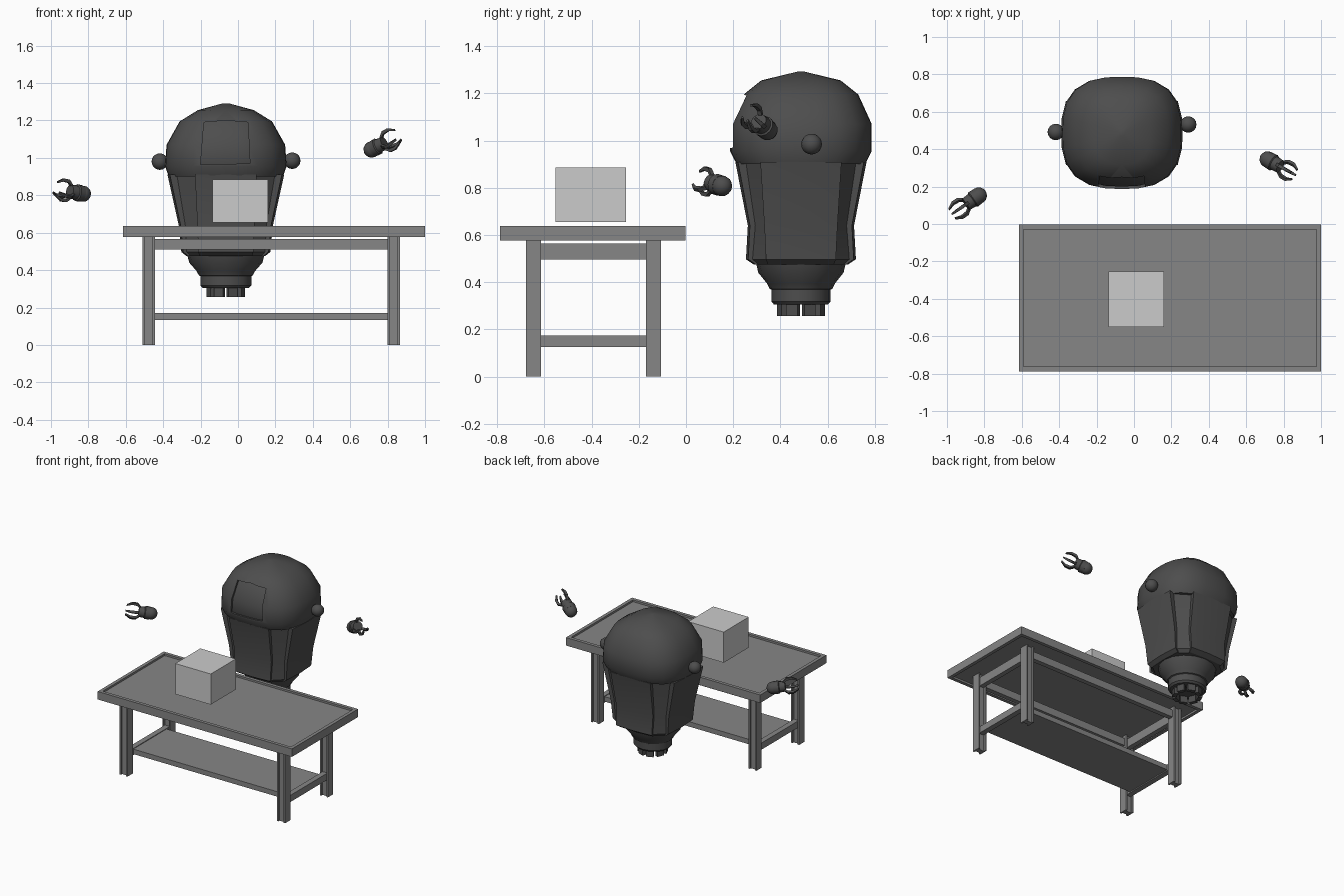
import bpy, bmesh, math
from mathutils import Vector, Matrix

if "Cube" in bpy.data.objects:
    bpy.data.objects.remove(bpy.data.objects["Cube"])


def material(name, v):
    m = bpy.data.materials.new(name)
    m.diffuse_color = (v, v, v, 1)
    m.use_nodes = True
    m.node_tree.nodes["Principled BSDF"].inputs["Base Color"].default_value = m.diffuse_color
    return m


DARK = material("dark_grey", 0.075)
GREY = material("mid_grey", 0.24)
LIGHT = material("light_grey", 0.6)


def finish(name, bm, mat, smooth=None):
    bmesh.ops.recalc_face_normals(bm, faces=bm.faces)
    me = bpy.data.meshes.new(name)
    bm.to_mesh(me)
    bm.free()
    ob = bpy.data.objects.new(name, me)
    bpy.context.collection.objects.link(ob)
    me.materials.append(mat)
    if smooth:
        smooth_by_angle(ob, smooth)
    return ob


def smooth_by_angle(ob, deg):
    bpy.ops.object.select_all(action='DESELECT')
    ob.select_set(True)
    bpy.context.view_layer.objects.active = ob
    bpy.ops.object.shade_smooth_by_angle(angle=math.radians(deg))


def add_box(bm, lo, hi):
    lo, hi = Vector(lo), Vector(hi)
    mat = Matrix.Translation((lo + hi) / 2) @ Matrix.Diagonal((*(hi - lo), 1))
    return bmesh.ops.create_cube(bm, size=1, matrix=mat)


def boxes(name, spans, mat):
    bm = bmesh.new()
    for lo, hi in spans:
        add_box(bm, lo, hi)
    return finish(name, bm, mat)


def loft(bm, rings):
    """Skin a stack of equal-length closed rings and cap both ends."""
    rows = [[bm.verts.new(p) for p in r] for r in rings]
    n = len(rows[0])
    for a, b in zip(rows, rows[1:]):
        for i in range(n):
            bm.faces.new((a[i], a[(i + 1) % n], b[(i + 1) % n], b[i]))
    bm.faces.new(rows[0])
    bm.faces.new(rows[-1])


# ---- table -------------------------------------------------------------
# top with a shallow tray on both faces
bm = bmesh.new()
add_box(bm, (-0.615, -0.788, 0.577), (1.0, -0.003, 0.637))
bm.faces.ensure_lookup_table()
caps = [f for f in bm.faces if abs(f.normal.z) > 0.9]
for f in caps:
    sign = 1 if f.normal.z > 0 else -1
    bmesh.ops.inset_region(bm, faces=[f], thickness=0.036)
    r = bmesh.ops.extrude_face_region(bm, geom=[f])
    bmesh.ops.translate(bm, vec=(0, 0, -0.014 * sign),
                        verts=[v for v in r["geom"] if isinstance(v, bmesh.types.BMVert)])
    bm.faces.remove(f)
finish("table_top", bm, GREY)

# I-beam legs
LEG_X, LEG_Y = (-0.4775, 0.8325), (-0.646, -0.138)
for x in LEG_X:
    for y in LEG_Y:
        boxes("table_leg", [
            ((x - 0.033, y - 0.032, 0), (x - 0.021, y + 0.032, 0.59)),
            ((x + 0.021, y - 0.032, 0), (x + 0.033, y + 0.032, 0.59)),
            ((x - 0.021, y - 0.018, 0), (x + 0.021, y + 0.018, 0.59))], GREY)

# rails between the legs
for y in LEG_Y:
    boxes("long_rail", [((-0.456, y - 0.018, 0.51), (0.811, y + 0.018, 0.566))], GREY)
for x in LEG_X:
    boxes("end_rail", [((x - 0.018, -0.63, 0.497), (x + 0.018, -0.155, 0.563)),
                       ((x - 0.02, -0.63, 0.125), (x + 0.02, -0.155, 0.175))], GREY)
boxes("lower_shelf", [((-0.46, -0.59, 0.133), (0.815, -0.194, 0.17))], GREY)

# block above the table
boxes("block", [((-0.135, -0.552, 0.655), (0.16, -0.255, 0.885))], LIGHT)

# ---- floating body -----------------------------------------------------
CX, CY = -0.065, 0.487


def dome_rings(k):
    """Rounded-square rings: height, half width, half depth."""
    prof = [(0.9, 0.305, 0.272), (0.955, 0.325, 0.3), (1.07, 0.317, 0.3),
            (1.195, 0.247, 0.243), (1.255, 0.15, 0.168), (1.292, 0.015, 0.015)]
    rings = []
    for z, a, b in prof:
        ring = []
        for i in range(24):
            t = math.tau * i / 24
            c, s = math.cos(t), math.sin(t)
            r = (abs(c) ** 2.7 + abs(s) ** 2.7) ** (-1 / 2.7)
            ring.append((CX + a * k * r * c, CY + b * k * r * s, 0.95 + (z - 0.95) * k))
        rings.append(ring)
    return rings


bm = bmesh.new()
loft(bm, dome_rings(1))
dome = finish("head_dome", bm, DARK)

# face panel sunk into the dome front
bm = bmesh.new()
panel = [(-0.2, 0.965), (0.064, 0.97), (0.053, 1.19), (-0.065, 1.2), (-0.182, 1.19)]
loft(bm, [[(x, y, z) for x, z in panel] for y in (0.1, 0.3)])
cutter = finish("panel_cutter", bm, DARK)
cutter.hide_render = True
mod = dome.modifiers.new("panel", 'BOOLEAN')
mod.object = cutter
mod.operation = 'DIFFERENCE'
mod.solver = 'EXACT'
bpy.context.view_layer.objects.active = dome
bpy.ops.object.modifier_apply(modifier="panel")
bpy.data.objects.remove(cutter)
smooth_by_angle(dome, 32)
bm = bmesh.new()
loft(bm, dome_rings(0.955))
finish("face_panel", bm, DARK, 32)


# tapering skirt: four plates with recessed corners
def skirt_ring(z, a, b, px, py, inner):
    quad = [(a, 0), (a * 0.96, py), (a * inner, py * 0.97),
            (px * 0.97, b * inner), (px, b * 0.96), (0, b)]
    pts = quad[:-1]
    pts += [(-x, y) for x, y in reversed(quad[1:])]
    pts += [(-x, -y) for x, y in quad[:-1]]
    pts += [(x, -y) for x, y in reversed(quad[1:])]
    return [(CX + x, CY + y, z) for x, y in pts]


bm = bmesh.new()
loft(bm, [skirt_ring(0.475, 0.21, 0.2, 0.14, 0.14, 0.9),
          skirt_ring(0.497, 0.238, 0.233, 0.148, 0.148, 0.88),
          skirt_ring(0.64, 0.252, 0.225, 0.152, 0.155, 0.86),
          skirt_ring(0.91, 0.312, 0.278, 0.165, 0.172, 0.84)])
finish("body_skirt", bm, DARK, 25)

# collar and neck ring
bm = bmesh.new()
prof = [(0.305, 0.12), (0.318, 0.132), (0.368, 0.132), (0.372, 0.14),
        (0.395, 0.152), (0.44, 0.19), (0.5, 0.205)]
loft(bm, [[(CX + r * 1.03 * math.cos(math.tau * i / 16),
            CY + r * 0.95 * math.sin(math.tau * i / 16), z) for i in range(16)]
          for z, r in prof])
finish("collar", bm, DARK, 30)

# ring of teeth under the neck
bm = bmesh.new()
for i in range(8):
    r = add_box(bm, (0.072, -0.026, 0.257), (0.1, 0.026, 0.31))
    bmesh.ops.transform(bm, verts=r["verts"], matrix=Matrix.Translation((CX, CY, 0))
                        @ Matrix.Rotation(math.tau * (i + 0.5) / 8, 4, 'Z'))
finish("neck_teeth", bm, DARK)

# ears
for pos in ((-0.418, 0.492, 0.98), (0.29, 0.532, 0.985)):
    bm = bmesh.new()
    bmesh.ops.create_uvsphere(bm, u_segments=16, v_segments=10, radius=0.044,
                              matrix=Matrix.Translation(pos))
    finish("ear", bm, DARK, 40)


# ---- floating hands ----------------------------------------------------
def hand(wrist, direction):
    z = Vector(direction).normalized()
    x = (Vector((0, 0, 1)) - z * z.z).normalized()
    y = z.cross(x)
    place = Matrix.Translation(wrist) @ Matrix((x, y, z)).transposed().to_4x4()
    # wrist ball and palm
    bm = bmesh.new()
    bmesh.ops.create_uvsphere(bm, u_segments=14, v_segments=8, radius=0.044)
    rings = [(0.008, 0.044), (0.04, 0.046), (0.045, 0.039), (0.085, 0.036)]
    loft(bm, [[(r * math.cos(math.tau * i / 12), r * math.sin(math.tau * i / 12), h)
               for i in range(12)] for h, r in rings])
    bm.transform(place)
    finish("palm", bm, DARK, 35)
    # thumb above, three fingers opposite
    bm = bmesh.new()
    path = [(0.024, 0.07, 0.009), (0.052, 0.1, 0.009), (0.054, 0.135, 0.008), (0.036, 0.172, 0.005)]
    for deg in (0, 125, 180, 235):
        turn = Matrix.Rotation(math.radians(deg), 4, 'Z')
        loft(bm, [[turn @ Vector((r + u * w, v * w, h))
                   for u, v in ((-1, -1), (1, -1), (1, 1), (-1, 1))] for r, h, w in path])
    bm.transform(place)
    finish("fingers", bm, DARK)


hand((-0.83, 0.152, 0.808), (-0.8, -0.55, 0.15))
hand((0.715, 0.345, 1.045), (0.8, -0.45, 0.42))
